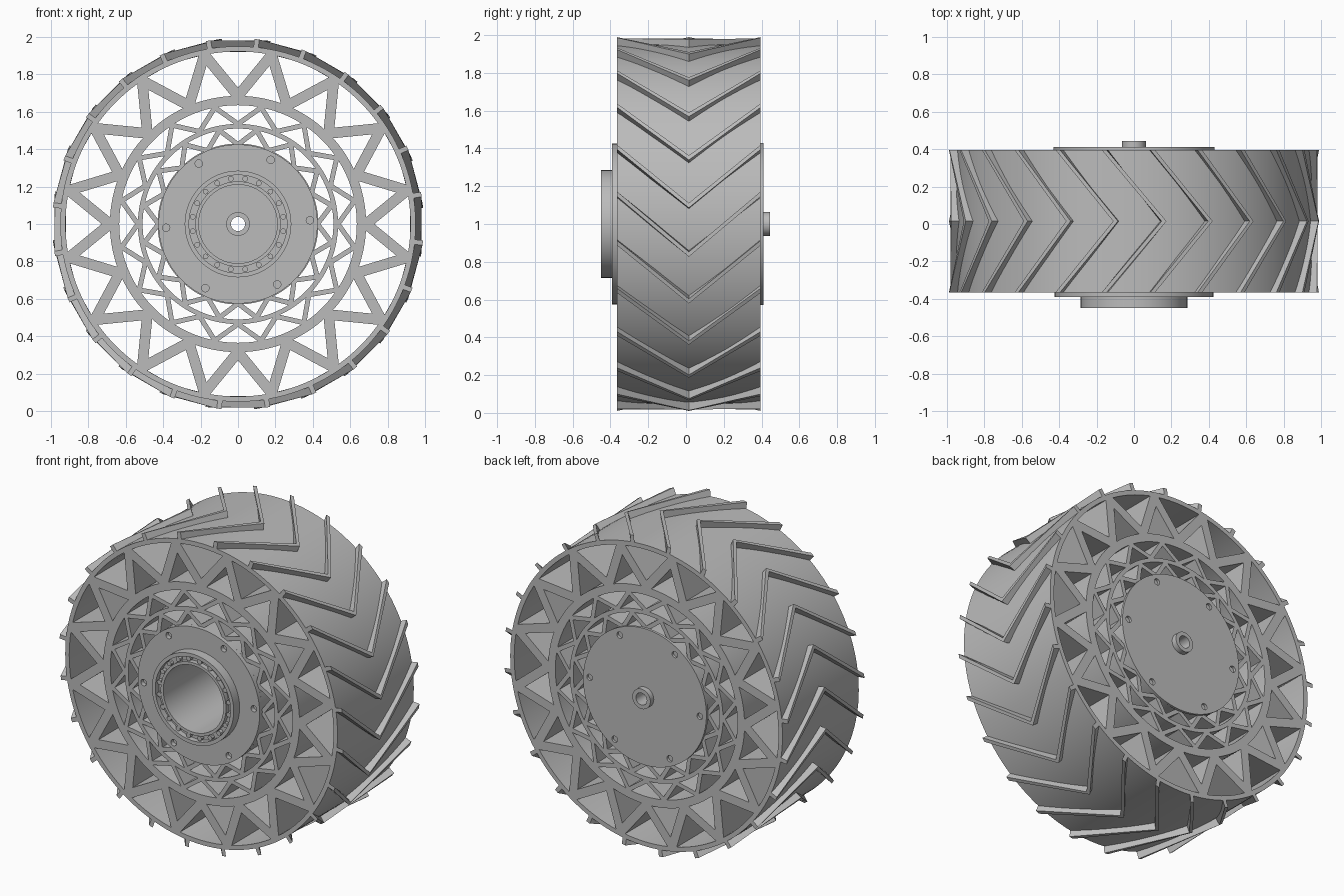
import bpy, bmesh
from math import pi, sin, cos, sqrt, atan2, radians
from mathutils import Vector, Matrix

old = bpy.data.objects.get("Cube")
if old:
    bpy.data.objects.remove(old, do_unlink=True)

grey = bpy.data.materials.new("light_grey")
grey.use_nodes = True
COLOR = (0.5, 0.5, 0.5, 1)
grey.diffuse_color = COLOR
grey.node_tree.nodes["Principled BSDF"].inputs["Base Color"].default_value = COLOR

FRONT, BACK, AXLE_Z = -0.365, 0.395, 1.0


def smooth(obj):
    bpy.ops.object.select_all(action="DESELECT")
    obj.select_set(True)
    bpy.context.view_layer.objects.active = obj
    bpy.ops.object.shade_smooth_by_angle(angle=radians(30))


def circle(r, n=96, cx=0, cy=0):
    return [(cx + r * cos(2 * pi * i / n), cy + r * sin(2 * pi * i / n)) for i in range(n)]


def plate(name, loops, y0, y1):
    """Extrude an outline with holes along the axle."""
    cu = bpy.data.curves.new(name, "CURVE")
    cu.dimensions = "2D"
    cu.fill_mode = "BOTH"
    cu.extrude = (y1 - y0) / 2
    for loop in loops:
        s = cu.splines.new("POLY")
        s.points.add(len(loop) - 1)
        for p, (x, y) in zip(s.points, loop):
            p.co = (x, y, 0, 1)
        s.use_cyclic_u = True
    obj = bpy.data.objects.new(name, cu)
    bpy.context.collection.objects.link(obj)
    cu.materials.append(grey)
    obj.rotation_euler.x = pi / 2
    obj.location = (0, (y0 + y1) / 2, AXLE_Z)
    bpy.ops.object.select_all(action="DESELECT")
    obj.select_set(True)
    bpy.context.view_layer.objects.active = obj
    bpy.ops.object.convert(target="MESH")
    obj = bpy.context.view_layer.objects.active
    smooth(obj)
    return obj


def cell(tip_r, base_r, half, width, angle):
    """Triangular opening: tip at tip_r, curved base on base_r."""
    tip = Vector((tip_r, 0))
    d = (Vector((base_r * cos(half), base_r * sin(half))) - tip).normalized()
    side = 1 if base_r > tip_r else -1
    p = tip + Vector((side * width / 2 / d.y, 0))
    b = p.dot(d)
    t = -b + side * sqrt(b * b - p.dot(p) + base_r ** 2)
    corner = p + d * t
    a = atan2(corner.y, corner.x)
    arc = [(base_r * cos(a * k / 4), base_r * sin(a * k / 4)) for k in range(-4, 5)]
    turn = Matrix.Rotation(angle, 2)
    return [tuple(turn @ Vector(q)) for q in [tuple(p)] + arc]


def lattice(r0, r1, n, width):
    step = 2 * pi / n
    holes = []
    for i in range(n):
        holes.append(cell(r0, r1, step / 2, width, i * step))
        holes.append(cell(r1, r0, step / 2, width, (i + 0.5) * step))
    return holes


# Wheel body with three bands of triangular openings
openings = (lattice(0.685, 0.922, 16, 0.056)
            + lattice(0.535, 0.635, 16, 0.026)
            + lattice(0.425, 0.51, 16, 0.026))
plate("wheel_body", [circle(0.95, 144), circle(0.21)] + openings, FRONT, BACK)

# Hub flanges with bolt holes
bolts = [circle(0.02, 16, 0.385 * cos(a), 0.385 * sin(a))
         for a in (radians(3 + 60 * k) for k in range(6))]
plate("front_flange", [circle(0.425), circle(0.21)] + bolts, FRONT - 0.026, FRONT)
plate("back_flange", [circle(0.43), circle(0.038, 32)] + bolts, BACK, BACK + 0.016)
plate("axle_boss", [circle(0.063, 48), circle(0.038, 32)], BACK - 0.04, 0.445)

# Bearing: outer race, inner race and rollers
plate("bearing_housing", [circle(0.285), circle(0.262)], -0.45, FRONT - 0.026)
plate("bearing_seat", [circle(0.262), circle(0.21)], -0.415, FRONT - 0.026)
plate("inner_race", [circle(0.228), circle(0.21)], -0.445, -0.415)
for k in range(20):
    a = 2 * pi * (k + 0.5) / 20
    plate("bearing_roller", [circle(0.015, 12, 0.245 * cos(a), 0.245 * sin(a))], -0.44, -0.415)

# Chevron tread bars
bm = bmesh.new()
MID = (FRONT + BACK) / 2
for k in range(24):
    rings = []
    for y, lean in ((FRONT, 24.2), (MID, 5.7), (BACK, 24.2)):
        a = radians(15 * k + lean)
        out, tan = Vector((cos(a), 0, sin(a))), Vector((-sin(a), 0, cos(a)))
        rings.append([bm.verts.new(out * r + tan * s + Vector((0, y, AXLE_Z)))
                      for r, s in ((0.935, -0.013), (0.993, -0.013), (0.993, 0.013), (0.935, 0.013))])
    for r0, r1 in zip(rings, rings[1:]):
        for i in range(4):
            j = (i + 1) % 4
            bm.faces.new((r0[i], r0[j], r1[j], r1[i]))
    bm.faces.new(rings[0])
    bm.faces.new(rings[-1])
bmesh.ops.recalc_face_normals(bm, faces=bm.faces)
me = bpy.data.meshes.new("tread_bars")
bm.to_mesh(me)
bm.free()
me.materials.append(grey)
bpy.context.collection.objects.link(bpy.data.objects.new("tread_bars", me))
